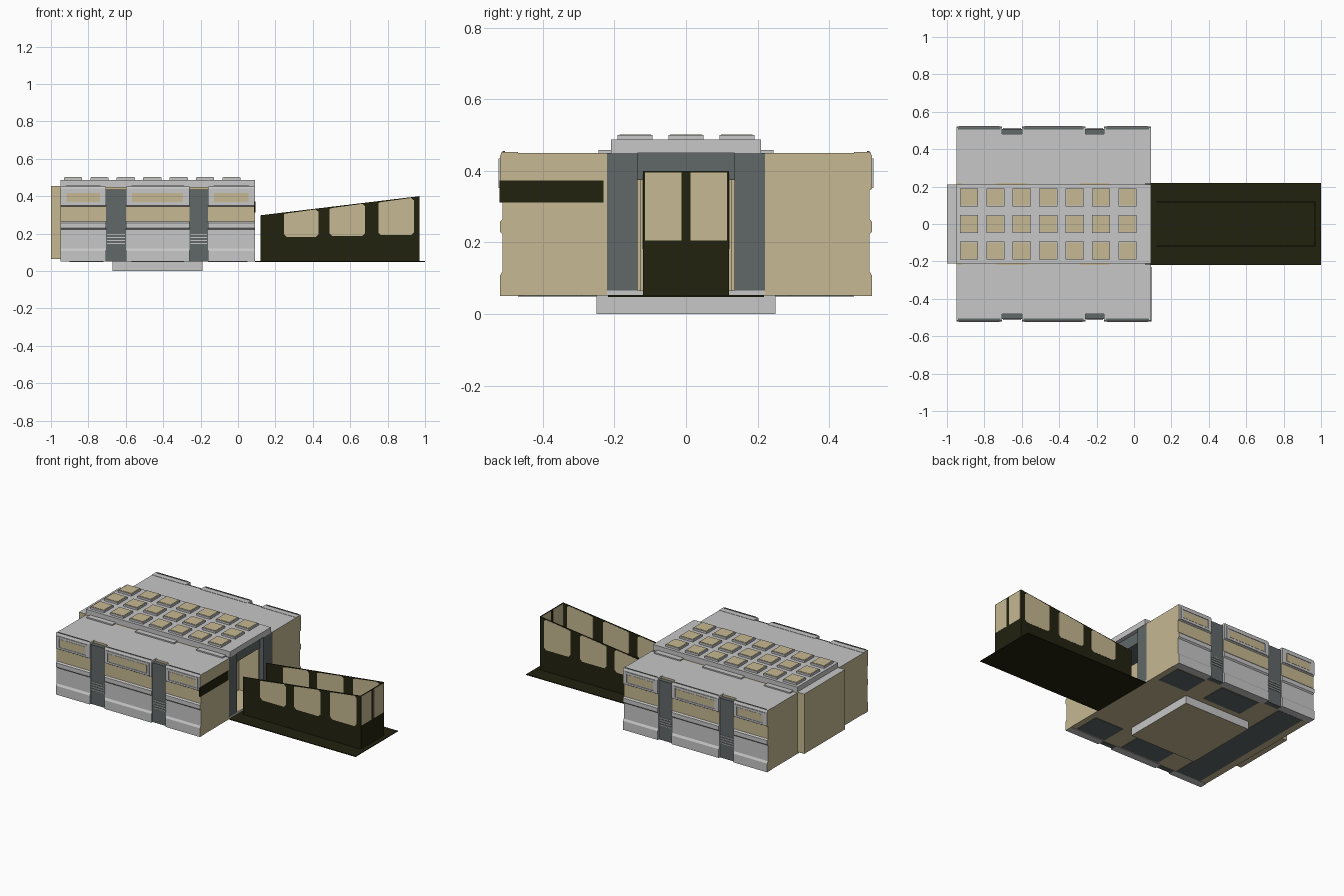
import bpy, bmesh
from mathutils import Vector

if "Cube" in bpy.data.objects:
    bpy.data.objects.remove(bpy.data.objects["Cube"])


def mat(name, rgb):
    m = bpy.data.materials.new(name)
    m.diffuse_color = (*rgb, 1)
    m.use_nodes = True
    m.node_tree.nodes["Principled BSDF"].inputs["Base Color"].default_value = m.diffuse_color
    return m


GREY = mat("light grey", (0.57, 0.57, 0.57))
TAN = mat("sand", (0.565, 0.479, 0.287))
SLATE = mat("slate grey", (0.12, 0.136, 0.136))
BLACK = mat("olive black", (0.016, 0.016, 0.005))


def finish(name, bm, mats, rule=None):
    bmesh.ops.recalc_face_normals(bm, faces=bm.faces)
    bm.normal_update()
    me = bpy.data.meshes.new(name)
    if rule:
        for f in bm.faces:
            f.material_index = rule(f.calc_center_median(), f.normal)
    bm.to_mesh(me)
    bm.free()
    for m in mats:
        me.materials.append(m)
    ob = bpy.data.objects.new(name, me)
    bpy.context.collection.objects.link(ob)
    return ob


def box(name, x, y, z, mats, rule=None):
    bm = bmesh.new()
    bmesh.ops.create_cube(bm, size=1)
    for v in bm.verts:
        v.co = Vector([(r[0] + r[1]) / 2 + c * (r[1] - r[0]) for r, c in zip((x, y, z), v.co)])
    if not isinstance(mats, list):
        mats = [mats]
    return finish(name, bm, mats, rule)


def prism(name, pts, offset, mats, rule=None):
    """Extrude a planar outline of 3D points by an offset vector."""
    bm = bmesh.new()
    f = bm.faces.new([bm.verts.new(p) for p in pts])
    new = bmesh.ops.extrude_face_region(bm, geom=[f])["geom"]
    bmesh.ops.translate(bm, vec=offset, verts=[g for g in new if isinstance(g, bmesh.types.BMVert)])
    return finish(name, bm, mats, rule)


def span(s, a, b):
    return tuple(sorted((s * a, s * b)))


X0, X1 = -0.95, 0.09
BAYS = [(X0, -0.705), (-0.60, -0.26), (-0.16, X1)]
GAPS = [(-0.705, -0.60), (-0.26, -0.16)]
PROFILE = [(0.47, 0.05), (0.52, 0.05), (0.52, 0.107), (0.512, 0.12), (0.512, 0.222), (0.52, 0.23),
           (0.52, 0.257), (0.512, 0.265), (0.512, 0.345), (0.52, 0.35), (0.52, 0.44), (0.515, 0.452), (0.47, 0.452)]


# side wings: grey roof, sand ends and underside
def wing_rule(c, n):
    return 0 if n.z > 0.5 else 1


def bay_rule(c, n):
    if abs(n.x) > 0.5 and (c.x < X0 + 0.01 or c.x > X1 - 0.01):
        return 1
    return 1 if abs(n.y) > 0.9 and 0.27 < c.z < 0.34 else 0


for s in (-1, 1):
    box("wing_core", (X0, X1), span(s, 0.22, 0.48), (0.052, 0.45), [GREY, TAN], wing_rule)
    for a, b in BAYS:
        # stepped facade bay with a sand band and a framed window
        prism("facade_bay", [(a, s * y, z) for y, z in PROFILE], (b - a, 0, 0), [GREY, TAN], bay_rule)
        wa, wb = a + 0.015, b - 0.015
        for za, zb in ((0.352, 0.364), (0.423, 0.434)):
            box("window_frame_rail", (wa, wb), span(s, 0.519, 0.5235), (za, zb), GREY)
        for xa in (wa, wb - 0.012):
            box("window_frame_post", (xa, xa + 0.012), span(s, 0.519, 0.5235), (0.364, 0.423), GREY)
        box("window_pane", (wa + 0.018, wb - 0.018), span(s, 0.519, 0.5215), (0.37, 0.417), TAN)
        box("roof_edge_trim", (a + 0.01, b - 0.01), span(s, 0.506, 0.513), (0.45, 0.455), SLATE)
        # raised roof ledge beside the spine
        box("roof_ledge", (a + 0.03, b - 0.03), span(s, 0.20, 0.245), (0.448, 0.458), GREY)
    for a, b in GAPS:
        # dark channels with grille ribs
        box("wall_channel", (a, b), span(s, 0.475, 0.508), (0.05, 0.437), SLATE)
        for k in range(4):
            z = 0.145 + 0.016 * k
            box("grille_rib", (a + 0.005, b - 0.005), span(s, 0.50, 0.513), (z, z + 0.005), GREY)

# dark slot on the end of one wing
box("end_slot", (0.085, 0.0925), (-0.521, -0.23), (0.312, 0.373), BLACK)

# central spine roof and rear end block
box("spine_roof", (X0, X1), (-0.21, 0.21), (0.45, 0.487), GREY)
box("rear_block", (-1.0, -0.94), (-0.21, 0.21), (0.065, 0.455), [GREY, TAN], wing_rule)
box("spine_core", (X0, -0.08), (-0.225, 0.225), (0.052, 0.45), TAN)

# entrance: dark columns and lintel around a sand passage
for s in (-1, 1):
    box("entrance_column", (-0.08, 0.088), span(s, 0.135, 0.23), (0.065, 0.45), SLATE)
    box("passage_lining", (-0.08, 0.06), span(s, 0.127, 0.135), (0.065, 0.375), TAN)
box("entrance_lintel", (-0.08, 0.065), (-0.135, 0.135), (0.375, 0.45), SLATE)
box("passage_floor", (-0.08, 0.09), (-0.23, 0.23), (0.052, 0.066), [GREY, TAN],
    lambda c, n: 1 if abs(n.z) > 0.5 else 0)

# skylights
for i in range(7):
    for j in (-1, 0, 1):
        x, y = -0.882 + 0.1412 * i, 0.142 * j
        box("skylight_curb", (x - 0.049, x + 0.049), (y - 0.049, y + 0.049), (0.485, 0.500), GREY)
        box("skylight_pane", (x - 0.044, x + 0.044), (y - 0.044, y + 0.044), (0.499, 0.502), TAN)

# foundation block and dark underside plates
box("foundation", (-0.67, -0.19), (-0.25, 0.25), (0.0, 0.06), [GREY, TAN],
    lambda c, n: 1 if n.z < -0.5 else 0)
for s in (-1, 1):
    box("underside_plate", (-0.57, -0.29), span(s, 0.29, 0.46), (0.049, 0.054), SLATE)
    box("underside_plate", (-0.16, 0.05), span(s, 0.29, 0.46), (0.049, 0.054), SLATE)
box("underside_rear_plate", (-0.90, -0.72), (-0.47, 0.47), (0.049, 0.054), SLATE)

# walkway floor
box("walkway_floor", (0.09, 1.0), (-0.218, 0.218), (0.048, 0.053), BLACK)


def top(x):
    return 0.298 + (x - 0.12) * 0.102 / 0.85


# walkway side walls with sloping tops and rounded-corner window plates
for s in (-1, 1):
    y = s * 0.12
    prism("walkway_wall", [(0.12, y, 0.05), (0.97, y, 0.05), (0.97, y, top(0.97)), (0.12, y, top(0.12))],
          (0, -s * 0.004, 0), [BLACK])
    for a, b in ((0.245, 0.43), (0.49, 0.68), (0.75, 0.94)):
        zb, r = 0.182 + 0.02 * (a - 0.245), 0.015
        ring = [(a, zb + r), (a + r, zb), (b - r, zb), (b, zb + r),
                (b, top(b) - 0.018), (b - r, top(b) - 0.006), (a + r, top(a) - 0.005), (a, top(a) - 0.01)]
        prism("walkway_window", [(x, y + s * 0.001, z) for x, z in ring], (0, -s * 0.006, 0), [TAN])

# walkway end wall with two windows
box("walkway_end_wall", (0.966, 0.97), (-0.12, 0.12), (0.05, 0.40), BLACK)
for s in (-1, 1):
    box("walkway_end_window", (0.965, 0.971), span(s, 0.012, 0.114), (0.205, 0.396), TAN)
